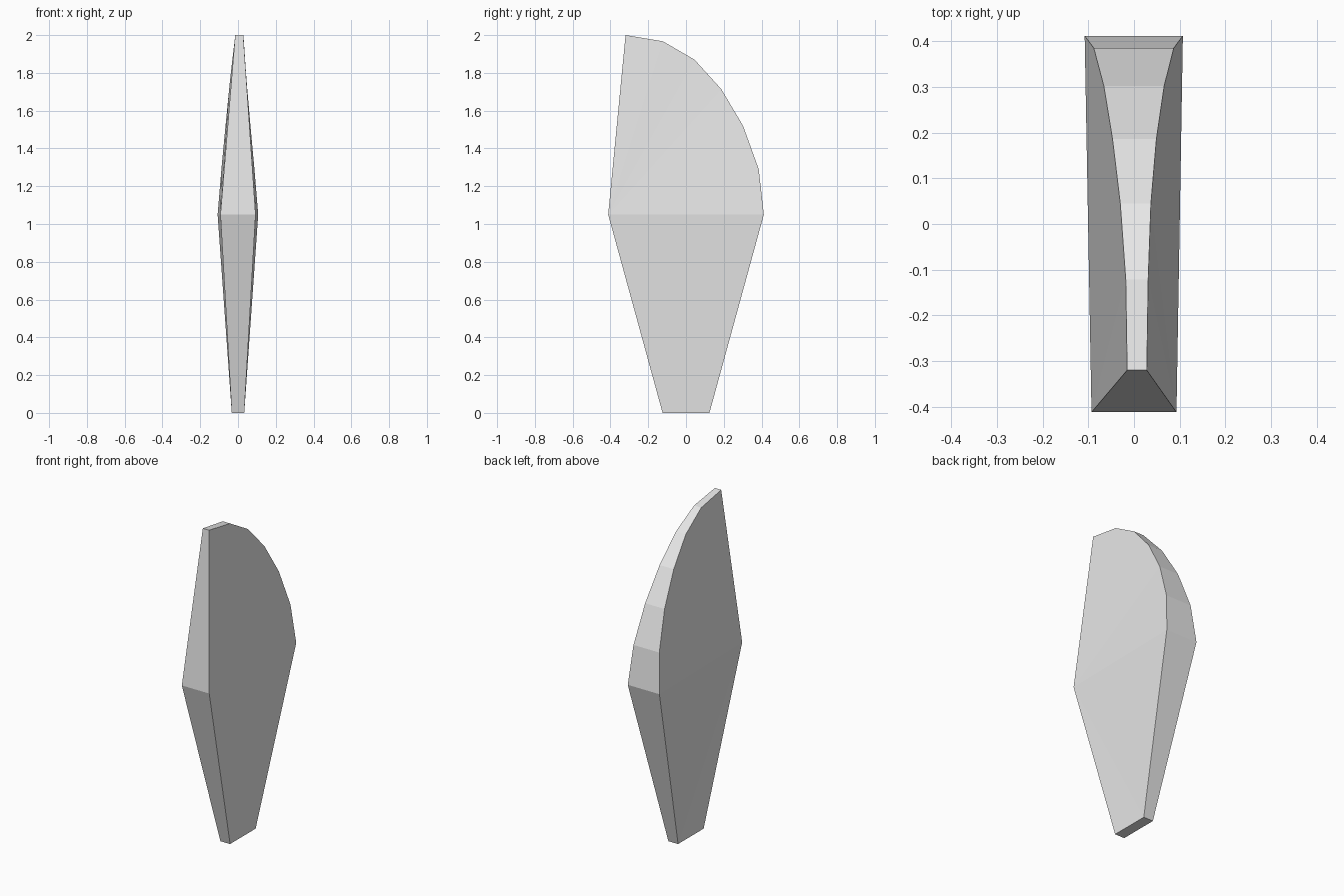
import bpy
import bmesh

cube = bpy.data.objects.get("Cube")
if cube:
    bpy.data.objects.remove(cube, do_unlink=True)

# Plain grey material
grey = bpy.data.materials.new("light grey")
grey.use_nodes = True
colour = (0.8, 0.8, 0.8, 1)
grey.diffuse_color = colour
grey.node_tree.nodes["Principled BSDF"].inputs["Base Color"].default_value = colour

# Blade outline, from the front corner round: y, z, x of right edge, x of left edge
outline = [
    (-0.412, 1.05, -0.093, 0.093),
    (-0.124, 0.0, -0.033, 0.033),
    (0.124, 0.0, -0.033, 0.033),
    (0.412, 1.05, -0.108, 0.107),
    (0.385, 1.29, -0.088, 0.087),
    (0.302, 1.52, -0.066, 0.066),
    (0.186, 1.715, -0.047, 0.049),
    (0.045, 1.87, -0.030, 0.037),
    (-0.122, 1.967, -0.018, 0.031),
    (-0.32, 2.0, -0.015, 0.028),
]

bm = bmesh.new()
right = [bm.verts.new((a, y, z)) for y, z, a, b in outline]
left = [bm.verts.new((b, y, z)) for y, z, a, b in outline]
count = len(outline)

# Rim strip around the blade
for i in range(count):
    j = (i + 1) % count
    bm.faces.new((right[i], right[j], left[j], left[i]))

# Tapered sides, fanned out from the front corner
for side in (right, left):
    for i in range(1, count - 1):
        bm.faces.new((side[0], side[i], side[i + 1]))

bmesh.ops.recalc_face_normals(bm, faces=bm.faces)
mesh = bpy.data.meshes.new("blade")
bm.to_mesh(mesh)
bm.free()
mesh.materials.append(grey)
blade = bpy.data.objects.new("blade", mesh)
bpy.context.collection.objects.link(blade)
